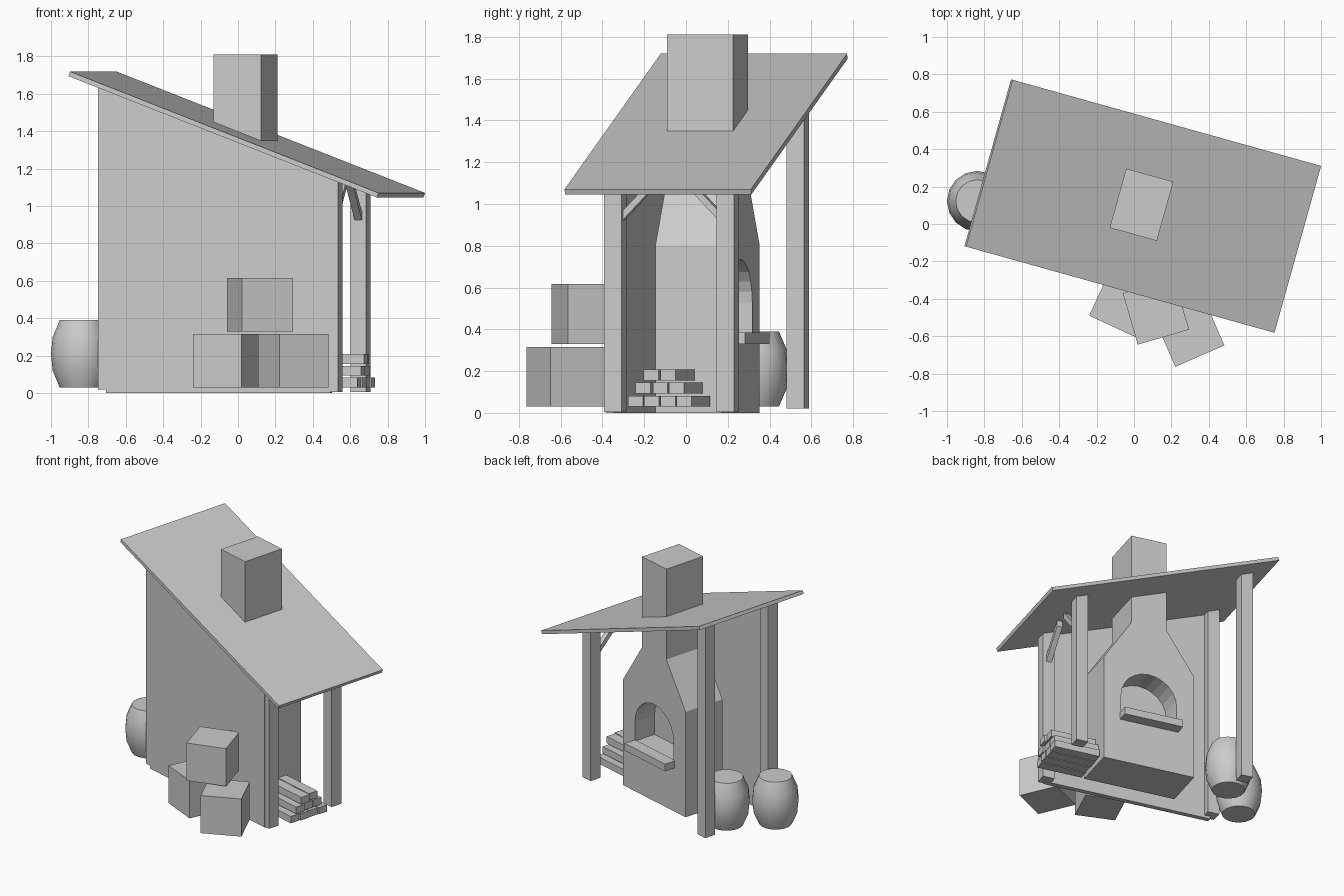
import bpy, bmesh, math, random
from mathutils import Matrix, Vector

if "Cube" in bpy.data.objects:
    bpy.data.objects.remove(bpy.data.objects["Cube"])

random.seed(3)
TURN = Matrix.Rotation(math.radians(-15.6), 4, 'Z')   # whole hut is turned on its base


def roof_z(u):
    """Top of the sloped roof at local u."""
    return 1.07 + (0.88 - u) * 0.379


def finish(name, bm, mat=TURN):
    bmesh.ops.recalc_face_normals(bm, faces=bm.faces)
    me = bpy.data.meshes.new(name)
    bm.to_mesh(me)
    bm.free()
    ob = bpy.data.objects.new(name, me)
    ob.matrix_world = mat
    bpy.context.collection.objects.link(ob)
    return ob


def prism(name, pts, v0, v1, mat=TURN):
    """Profile in (u, z) extruded along v."""
    bm = bmesh.new()
    f = bm.faces.new([bm.verts.new((u, v0, z)) for u, z in pts])
    g = bmesh.ops.extrude_face_region(bm, geom=[f])
    bmesh.ops.translate(bm, vec=(0, v1 - v0, 0),
                        verts=[e for e in g['geom'] if isinstance(e, bmesh.types.BMVert)])
    return finish(name, bm, mat)


def box(name, u0, u1, v0, v1, z0, z1, mat=TURN):
    return prism(name, [(u0, z0), (u1, z0), (u1, z1), (u0, z1)], v0, v1, mat)


def under_roof(name, u0, u1, v0, v1, z0):
    """Upright piece whose top follows the roof underside."""
    return prism(name, [(u0, z0), (u1, z0), (u1, roof_z(u1) - 0.027), (u0, roof_z(u0) - 0.027)], v0, v1)


# Roof slab, ends square to the slope
n = Vector((0.379, 1)).normalized() * 0.026
a, b = Vector((-0.832, roof_z(-0.832))), Vector((0.88, roof_z(0.88)))
prism("roof", [a, b, b - n, a - n], -0.358, 0.568)

# Corner posts
S = 0.0435
for side, u, z0 in (("left", -0.668, 0.02), ("right", 0.577, 0.005)):
    for end, v in (("front", -0.19), ("back", 0.369)):
        under_roof(f"{end}_{side}_post", u - S, u + S, v - S, v + S, z0)

# Wall between the front posts
under_roof("wall", -0.668, 0.577, -0.236, -0.2, 0)

# Braces between the right posts, mirrored about the bay centre
for name, s in (("front_brace", -1), ("back_brace", 1)):
    bm = bmesh.new()
    ring = [(0.245, 0.915), (0.245, 0.96), (0.055, 1.155), (0.055, 1.11)]
    f = bm.faces.new([bm.verts.new((0.557, 0.0895 + s * d, z)) for d, z in ring])
    g = bmesh.ops.extrude_face_region(bm, geom=[f])
    bmesh.ops.translate(bm, vec=(0.04, 0, 0),
                        verts=[e for e in g['geom'] if isinstance(e, bmesh.types.BMVert)])
    finish(name, bm)

# Oven with shoulders narrowing into the chimney
C = 0.011
half = [(0.341, 0), (0.341, 0.8), (0.131, 1.123), (0.131, 1.81)]
oven = prism("oven_and_chimney",
             [(C + w, z) for w, z in half] + [(C - w, z) for w, z in reversed(half)], -0.054, 0.274)

# Arched oven mouth
arch = [(C - 0.21, 0.38), (C + 0.21, 0.38)]
arch += [(C + 0.21 * math.cos(math.pi * i / 12), 0.525 + 0.21 * math.sin(math.pi * i / 12)) for i in range(13)]
cutter = prism("mouth_cutter", arch, 0.1, 0.4)
cutter.hide_render = True
mod = oven.modifiers.new("mouth", 'BOOLEAN')
mod.operation, mod.object, mod.solver = 'DIFFERENCE', cutter, 'EXACT'
bpy.context.view_layer.objects.active = oven
bpy.ops.object.modifier_apply(modifier="mouth")
bpy.data.objects.remove(cutter)

# Shelf under the mouth
box("oven_shelf", C - 0.22, C + 0.22, 0.265, 0.357, 0.33, 0.385)

# Stacked firewood
for row, count in enumerate((4, 3, 2)):
    for i in range(count):
        v = 0.063 + (i - (count - 1) / 2) * 0.081
        du = random.uniform(-0.012, 0.012)
        z = 0.03 + row * 0.063
        box(f"log_{row}_{i}", 0.36 + du, 0.695 + du, v - 0.037, v + 0.037, z, z + 0.052)

# Crates in front of the wall
for name, x, y, z, ang in (("left_crate", -0.05, -0.42, 0.03, -24.8),
                           ("right_crate", 0.295, -0.575, 0.03, 23.5),
                           ("top_crate", 0.1175, -0.4675, 0.33, 16.2)):
    m = Matrix.Translation((x, y, z)) @ Matrix.Rotation(math.radians(ang), 4, 'Z')
    box(name, -0.143, 0.143, -0.143, 0.143, 0, 0.286, m)

# Barrels at the left side
N = 16
for name, x, y in (("outer_barrel", -0.838, 0.122), ("inner_barrel", -0.572, 0.33)):
    bm = bmesh.new()
    rings = [[bm.verts.new((r * math.cos(2 * math.pi * k / N), r * math.sin(2 * math.pi * k / N), z))
              for k in range(N)]
             for r, z in ((0.115, 0.03), (0.153, 0.12), (0.162, 0.21), (0.153, 0.30), (0.115, 0.39))]
    for lo, hi in zip(rings, rings[1:]):
        for k in range(N):
            bm.faces.new((lo[k], lo[(k + 1) % N], hi[(k + 1) % N], hi[k]))
    bm.faces.new(rings[0])
    bm.faces.new(rings[-1])
    ob = finish(name, bm, Matrix.Translation((x, y, 0)))
    bpy.ops.object.select_all(action='DESELECT')
    ob.select_set(True)
    bpy.context.view_layer.objects.active = ob
    bpy.ops.object.shade_smooth_by_angle(angle=math.radians(35))
